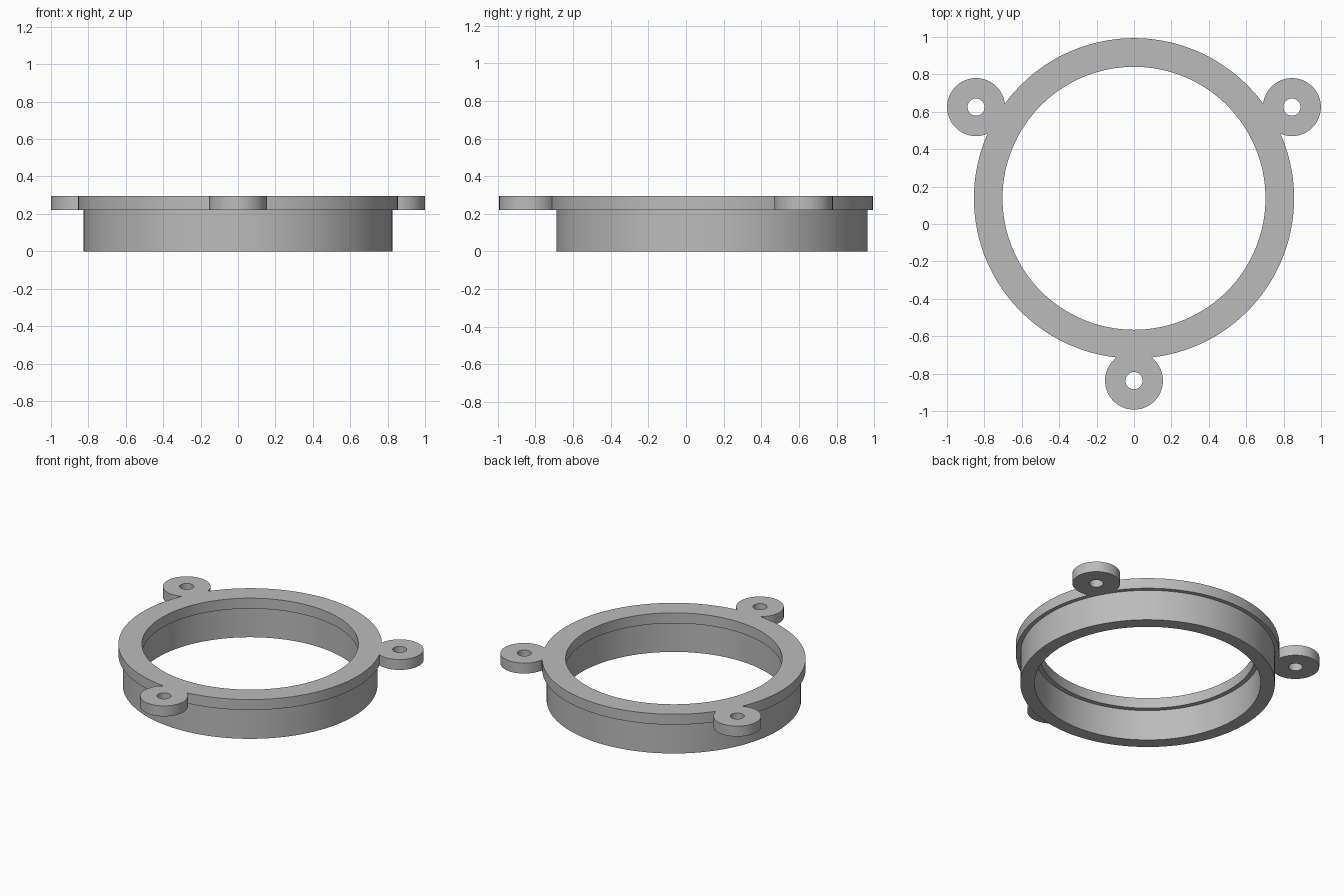
import bpy
import bmesh
from math import acos, cos, sin, pi, radians

cube = bpy.data.objects.get("Cube")
if cube:
    bpy.data.objects.remove(cube, do_unlink=True)

CENTRE_Y = 0.1375
FLANGE_R, FLANGE_HOLE_R = 0.856, 0.703
BODY_R, BODY_HOLE_R = 0.827, 0.735
LUG_R, LUG_HOLE_R, LUG_DIST = 0.155, 0.046, 0.975
STEP_Z, TOP_Z = 0.22, 0.295
LUG_ANGLES = [radians(a) for a in (30, 150, 270)]

grey = bpy.data.materials.new("plain grey")
grey.use_nodes = True
colour = (0.5, 0.5, 0.5, 1)
grey.diffuse_color = colour
grey.node_tree.nodes["Principled BSDF"].inputs["Base Color"].default_value = colour


def arc(cx, cy, radius, start, end, steps):
    """Points along an arc, without the last one."""
    angles = [start + (end - start) * i / steps for i in range(steps)]
    return [(cx + radius * cos(a), cy + radius * sin(a)) for a in angles]


def circle(cx, cy, radius, steps):
    return arc(cx, cy, radius, 0, 2 * pi, steps)


def plate(name, loops, bottom, top):
    """Solid plate from an outline and its holes."""
    curve = bpy.data.curves.new(name, "CURVE")
    curve.dimensions = "2D"
    curve.fill_mode = "BOTH"
    curve.extrude = (top - bottom) / 2
    for loop in loops:
        spline = curve.splines.new("POLY")
        spline.points.add(len(loop) - 1)
        for point, (x, y) in zip(spline.points, loop):
            point.co = (x, y, 0, 1)
        spline.use_cyclic_u = True
    obj = bpy.data.objects.new(name, curve)
    bpy.context.collection.objects.link(obj)
    bpy.ops.object.select_all(action="DESELECT")
    obj.select_set(True)
    bpy.context.view_layer.objects.active = obj
    bpy.ops.object.convert(target="MESH")
    obj = bpy.context.view_layer.objects.active
    # Weld the caps to the walls and set the plate at its height
    bm = bmesh.new()
    bm.from_mesh(obj.data)
    bmesh.ops.remove_doubles(bm, verts=bm.verts, dist=0.0001)
    bmesh.ops.recalc_face_normals(bm, faces=bm.faces)
    bmesh.ops.translate(bm, verts=bm.verts, vec=(0, CENTRE_Y, (bottom + top) / 2))
    bm.to_mesh(obj.data)
    bm.free()
    obj.data.materials.clear()
    obj.data.materials.append(grey)
    bpy.ops.object.shade_smooth_by_angle(angle=radians(30))
    return obj


# Flange outline: rim arcs alternating with round lugs
half_rim = acos((LUG_DIST**2 + FLANGE_R**2 - LUG_R**2) / (2 * LUG_DIST * FLANGE_R))
half_lug = pi - acos((LUG_DIST**2 + LUG_R**2 - FLANGE_R**2) / (2 * LUG_DIST * LUG_R))
outline, holes = [], [circle(0, 0, FLANGE_HOLE_R, 128)]
for a in LUG_ANGLES:
    cx, cy = LUG_DIST * cos(a), LUG_DIST * sin(a)
    outline += arc(cx, cy, LUG_R, a - half_lug, a + half_lug, 48)
    outline += arc(0, 0, FLANGE_R, a + half_rim, a + 2 * pi / 3 - half_rim, 48)
    holes.append(circle(cx, cy, LUG_HOLE_R, 32))
plate("mounting_flange", [outline] + holes, STEP_Z, TOP_Z)

# Lower collar
plate("collar", [circle(0, 0, BODY_R, 128), circle(0, 0, BODY_HOLE_R, 128)], 0, STEP_Z)
